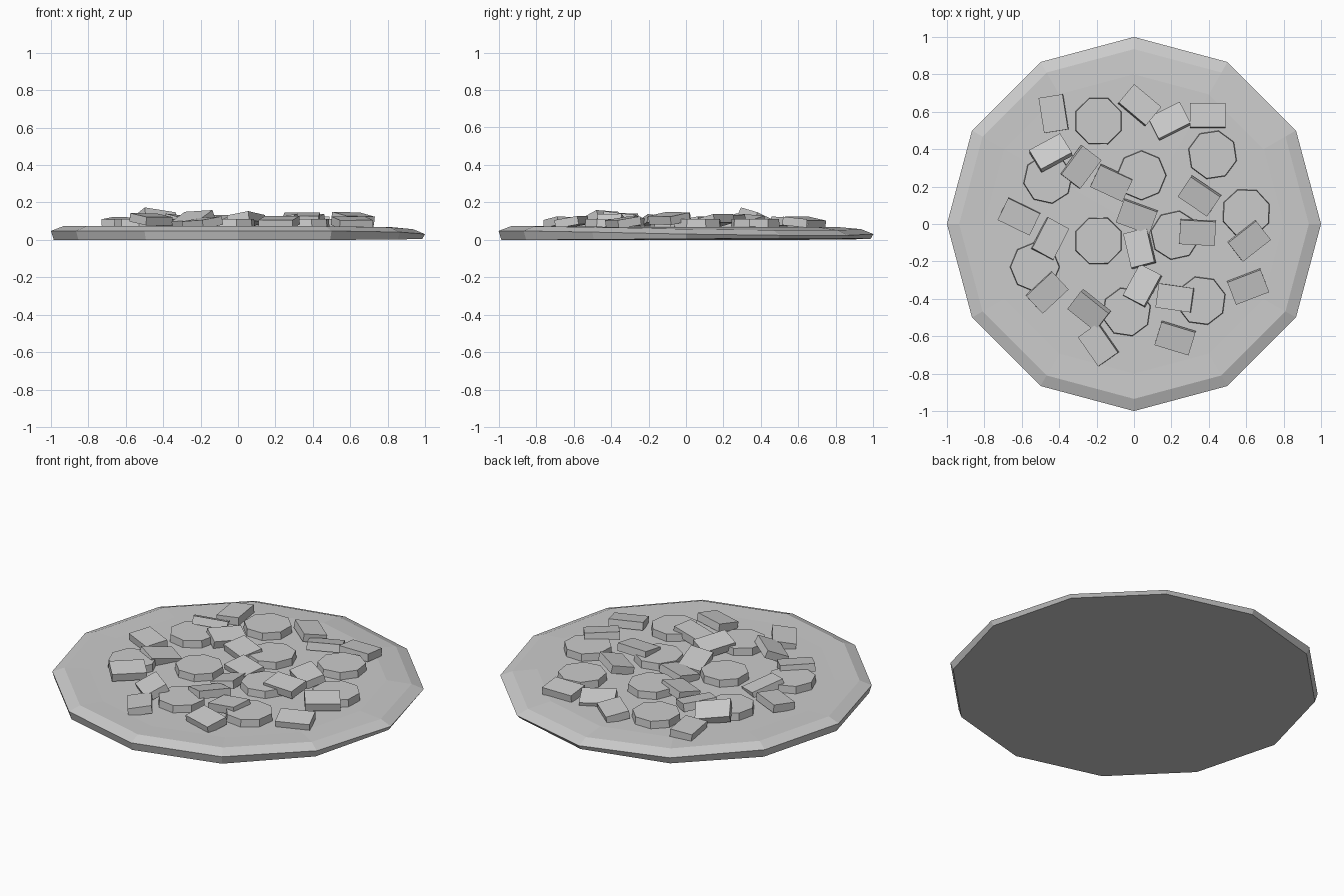
import bpy, bmesh
from math import radians, sin, cos, pi
from mathutils import Matrix, Vector

cube = bpy.data.objects.get("Cube")
if cube:
    bpy.data.objects.remove(cube)

grey = bpy.data.materials.new("plain grey")
grey.use_nodes = True
grey.diffuse_color = (0.6, 0.6, 0.6, 1)
grey.node_tree.nodes["Principled BSDF"].inputs["Base Color"].default_value = (0.6, 0.6, 0.6, 1)


def finish(bm, name):
    bmesh.ops.recalc_face_normals(bm, faces=bm.faces)
    mesh = bpy.data.meshes.new(name)
    bm.to_mesh(mesh)
    bm.free()
    mesh.materials.append(grey)
    obj = bpy.data.objects.new(name, mesh)
    bpy.context.collection.objects.link(obj)
    return obj


# Twelve-sided base: rings of (radius, height, droop toward the back left)
SIDES = 12
profile = [(0.985, 0.0, -0.008), (1.0, 0.048, 0.024), (0.935, 0.073, 0.022), (0.8, 0.07, 0)]
bm = bmesh.new()
rings = []
for radius, height, droop in profile:
    ring = []
    for i in range(SIDES):
        a = 2 * pi * i / SIDES
        drop = droop * max(0, cos(a - pi / 4))
        ring.append(bm.verts.new((radius * cos(a), radius * sin(a), height - drop)))
    rings.append(ring)
bm.faces.new(rings[0])
for low, high in zip(rings, rings[1:]):
    for i in range(SIDES):
        j = (i + 1) % SIDES
        bm.faces.new((low[i], low[j], high[j], high[i]))
middle = bm.verts.new((0, 0, 0.072))
for i in range(SIDES):
    bm.faces.new((rings[-1][i], rings[-1][(i + 1) % SIDES], middle))
finish(bm, "crust_base")

# Octagonal slices: x, y, turn
slices = [
    (-.19, .55, 22), (-.46, .24, 10), (.04, .26, 0), (.42, .37, 31), (.6, .06, 20),
    (-.19, -.09, 23), (.22, -.06, 35), (-.53, -.23, 0), (-.04, -.47, 14), (.36, -.41, 15),
]
for x, y, turn in slices:
    bm = bmesh.new()
    bmesh.ops.create_cone(bm, cap_ends=True, segments=8, radius1=0.134, radius2=0.13, depth=0.05,
                          matrix=Matrix.Translation((x, y, 0.088)) @ Matrix.Rotation(radians(turn), 4, "Z"))
    finish(bm, "round_slice")

# Tilted blocks: x, y, turn, downhill direction, tilt, centre height
chunks = [
    (-.43, .59, 99, 180, 4, .09), (.03, .635, -40, 50, 10, .092), (.19, .55, 27, 110, 14, .085),
    (.395, .58, 0, 90, 6, .095), (-.445, .38, 30, 100, 24, .115), (-.285, .305, 53, 340, 12, .1),
    (-.12, .22, -25, 250, 10, .1), (.35, .15, -34, 235, 14, .1), (-.615, .04, -26, 250, 5, .093),
    (-.45, -.08, 62, 30, 15, .09), (.015, .04, -20, 250, 10, .092), (.03, -.13, 104, 150, 14, .09),
    (.34, -.045, -3, 270, 8, .115), (.615, -.09, 38, 315, 10, .115), (-.465, -.365, 43, 315, 9, .11),
    (-.24, -.46, -38, 225, 24, .108), (.045, -.33, 62, 120, 12, .11), (.22, -.395, -8, 180, 10, .1),
    (.61, -.335, 21, 290, 9, .093), (.22, -.61, -17, 255, 10, .095), (-.19, -.645, -55, 200, 9, .09),
]
for x, y, turn, downhill, tilt, z in chunks:
    d = radians(downhill)
    lean = Matrix.Rotation(radians(tilt), 4, Vector((-sin(d), cos(d), 0)))
    bm = bmesh.new()
    bmesh.ops.create_cube(bm, size=1, matrix=Matrix.Translation((x, y, z)) @ lean
                          @ Matrix.Rotation(radians(turn), 4, "Z") @ Matrix.Diagonal((0.19, 0.13, 0.045, 1)))
    finish(bm, "topping_chunk")
